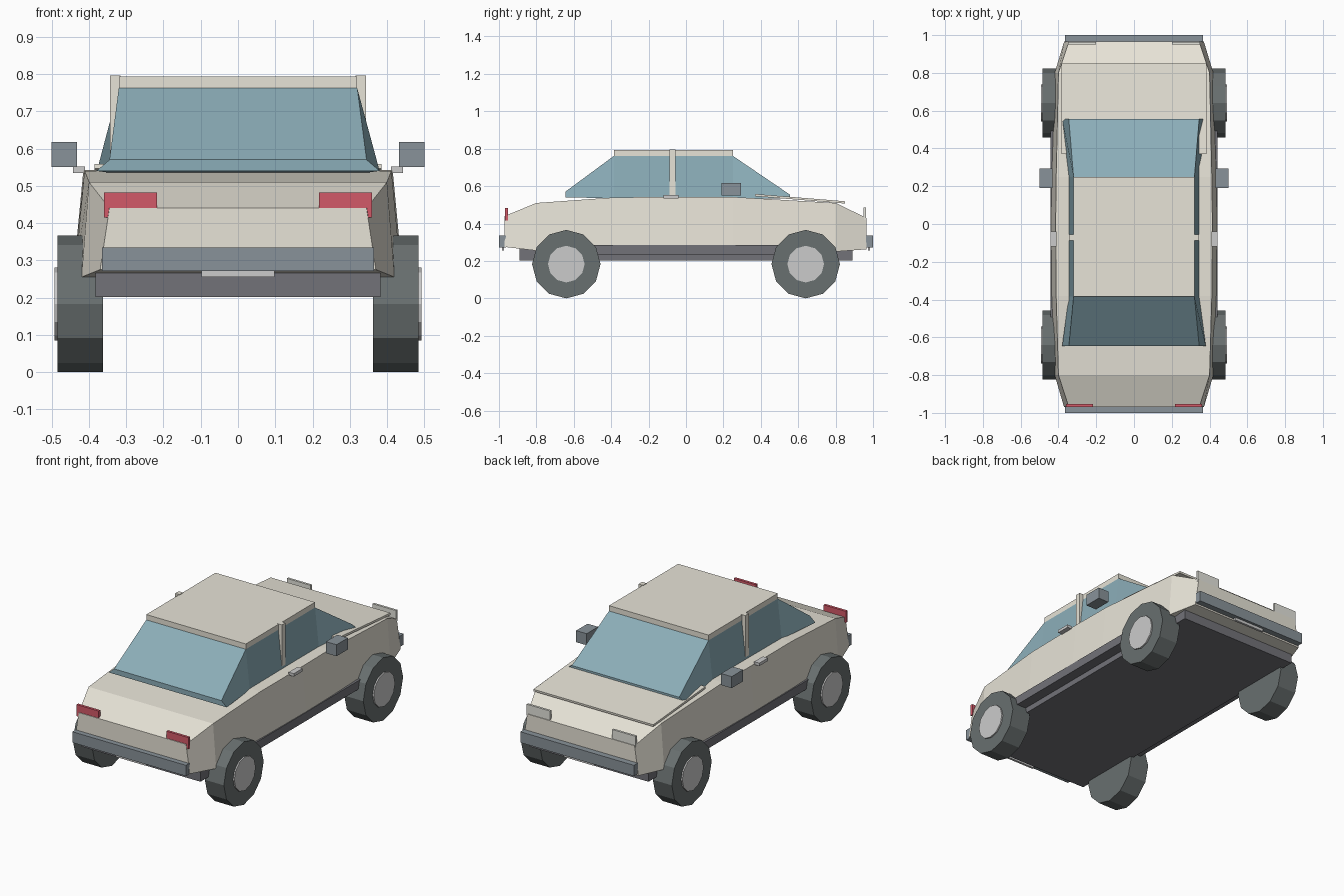
import bpy, bmesh
from math import pi, atan2, hypot
from mathutils import Matrix, Vector

if "Cube" in bpy.data.objects:
    bpy.data.objects.remove(bpy.data.objects["Cube"])


def mat(name, rgb):
    m = bpy.data.materials.new(name)
    m.diffuse_color = (*rgb, 1)
    m.use_nodes = True
    m.node_tree.nodes["Principled BSDF"].inputs["Base Color"].default_value = m.diffuse_color
    return m


CREAM = mat("cream_paint", (0.80, 0.77, 0.68))
GLASS = mat("blue_glass", (0.26, 0.42, 0.48))
TRIM = mat("grey_trim", (0.25, 0.29, 0.32))
DARK = mat("dark_underside", (0.17, 0.17, 0.19))
TYRE = mat("tyre_rubber", (0.14, 0.16, 0.16))
RED = mat("red_lens", (0.65, 0.10, 0.14))
PALE = mat("pale_metal", (0.78, 0.78, 0.78))
LENS = mat("pale_lens", (0.78, 0.78, 0.72))


def finish(bm, name, material):
    bmesh.ops.recalc_face_normals(bm, faces=bm.faces)
    me = bpy.data.meshes.new(name)
    bm.to_mesh(me)
    bm.free()
    ob = bpy.data.objects.new(name, me)
    me.materials.append(material)
    bpy.context.collection.objects.link(ob)
    return ob


def box(name, x, y, z, material, tilt=0):
    """Box from (min, max) ranges, optionally tilted about x."""
    bm = bmesh.new()
    r = (x, y, z)
    centre = Vector([(a + b) / 2 for a, b in r])
    size = Matrix.Diagonal([b - a for a, b in r] + [1])
    bmesh.ops.create_cube(bm, size=1, matrix=Matrix.Translation(centre) @ Matrix.Rotation(tilt, 4, 'X') @ size)
    return finish(bm, name, material)


def pair(name, x, y, z, material):
    """Box on both sides of the car."""
    for side, tag in ((1, "right"), (-1, "left")):
        box(f"{name}_{tag}", sorted((side * x[0], side * x[1])), y, z, material)


def cylinder(name, radius, x, y, z, material):
    bm = bmesh.new()
    m = Matrix.Translation(((x[0] + x[1]) / 2, y, z)) @ Matrix.Rotation(pi / 2, 4, 'Y')
    bmesh.ops.create_cone(bm, cap_ends=True, segments=12, radius1=radius, radius2=radius,
                          depth=abs(x[1] - x[0]), matrix=m)
    return finish(bm, name, material)


def loft(name, stations, material):
    """Skin mirrored cross-sections: (y, [(half width, z) from bottom to top])."""
    bm = bmesh.new()
    rings = []
    for y, half in stations:
        pts = [(w, y, z) for w, z in half] + [(-w, y, z) for w, z in reversed(half)]
        rings.append([bm.verts.new(p) for p in pts])
    for a, b in zip(rings, rings[1:]):
        for i in range(len(a)):
            j = (i + 1) % len(a)
            bm.faces.new((a[i], a[j], b[j], b[i]))
    bm.faces.new(rings[0])
    bm.faces.new(rings[-1])
    return finish(bm, name, material)


# Main body shell
loft("body", [
    (-0.97, [(0.37, 0.275), (0.345, 0.44)]),
    (-0.80, [(0.42, 0.255), (0.40, 0.51)]),
    (-0.38, [(0.436, 0.28), (0.412, 0.54)]),
    (0.0, [(0.44, 0.28), (0.415, 0.542)]),
    (0.25, [(0.436, 0.28), (0.412, 0.542)]),
    (0.80, [(0.42, 0.25), (0.40, 0.51)]),
    (0.965, [(0.37, 0.262), (0.345, 0.43)]),
], CREAM)

# Glasshouse, pinched along the sides, with flared screens
loft("window_glass", [
    (-0.645, [(0.38, 0.54), (0.345, 0.57)]),
    (-0.385, [(0.345, 0.535), (0.32, 0.762)]),
    (0.25, [(0.345, 0.535), (0.32, 0.762)]),
    (0.555, [(0.38, 0.535), (0.345, 0.555)]),
], GLASS)

# Roof and door pillars
box("roof", (-0.32, 0.32), (-0.385, 0.25), (0.76, 0.793), CREAM)
pair("door_pillar", (0.315, 0.343), (-0.087, -0.055), (0.54, 0.796), CREAM)

# Sloping lid panel
ya, za, yb, zb = 0.37, 0.552, 0.85, 0.513
yc, zc, length = (ya + yb) / 2, (za + zb) / 2, hypot(yb - ya, zb - za)
box("lid_panel", (-0.385, 0.385), (yc - length / 2, yc + length / 2), (zc - 0.006, zc + 0.006),
    CREAM, atan2(zb - za, yb - ya))

# Underside and side skirts
box("underbody", (-0.382, 0.382), (-0.89, 0.89), (0.202, 0.282), DARK)
pair("side_skirt", (0.37, 0.443), (-0.5, 0.5), (0.235, 0.285), DARK)

# Bumpers and plates at both ends
for s, tag in ((-1, "front"), (1, "back")):
    box(f"{tag}_bumper", (-0.365, 0.365), sorted((s * 0.963, s * 1.0)), (0.272, 0.335), TRIM)
    box(f"{tag}_plate", (-0.098, 0.098), sorted((s * 0.972, s * 0.985)), (0.255, 0.31), PALE)

# Lights
pair("red_light", (0.218, 0.36), (-0.968, -0.953), (0.415, 0.482), RED)
pair("pale_light", (0.2, 0.35), (0.95, 0.963), (0.42, 0.485), LENS)

# Mirrors and door handles
pair("mirror", (0.432, 0.50), (0.19, 0.295), (0.55, 0.617), TRIM)
pair("door_handle", (0.41, 0.443), (-0.12, -0.04), (0.535, 0.552), PALE)

# Wheels
for s, side in ((1, "right"), (-1, "left")):
    for y, end in ((-0.64, "front"), (0.64, "back")):
        cylinder(f"{end}_{side}_tyre", 0.183, (s * 0.363, s * 0.485), y, 0.183, TYRE)
        cylinder(f"{end}_{side}_hub", 0.098, (s * 0.45, s * 0.493), y, 0.183, PALE)
